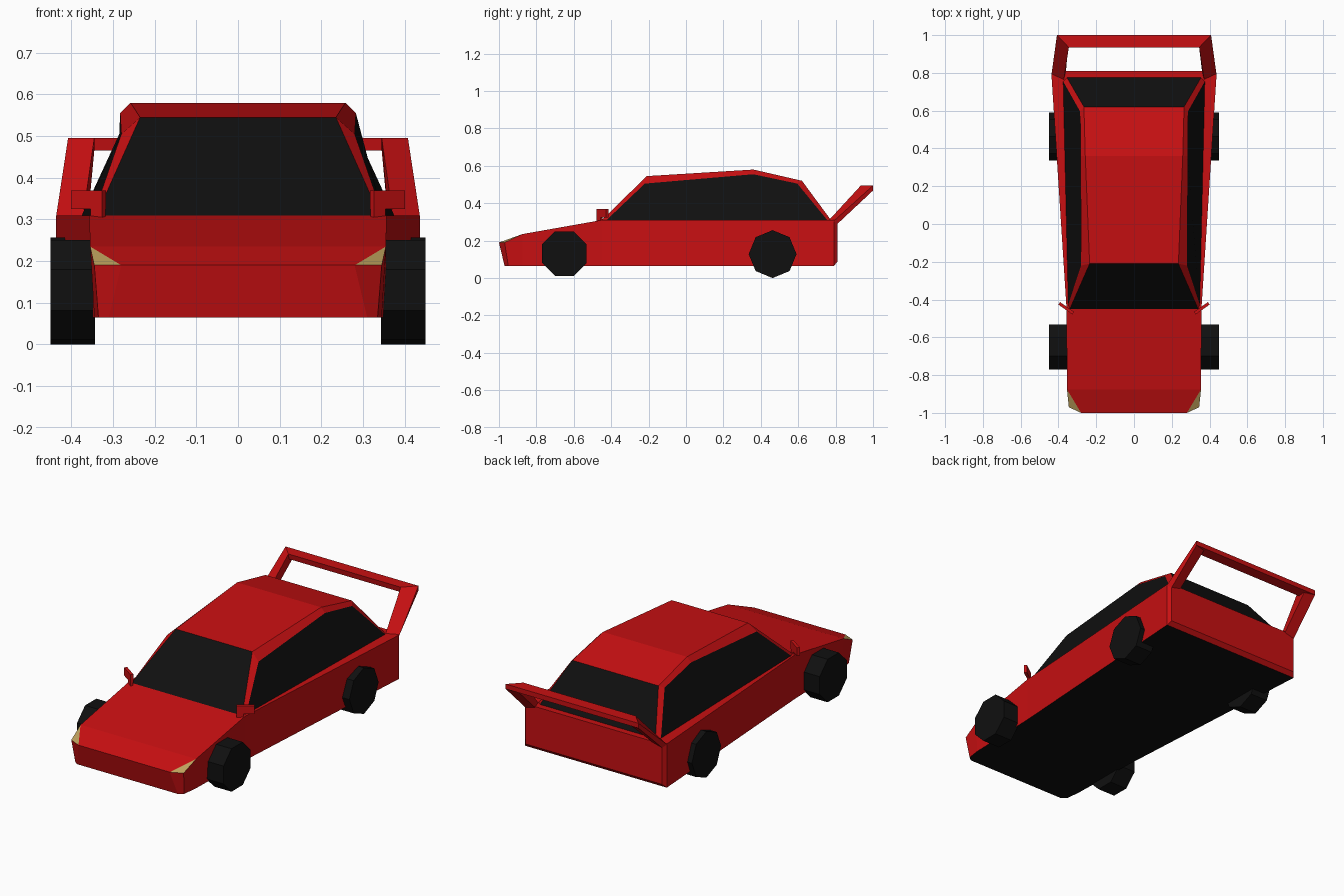
import bpy, bmesh, math
from mathutils import Matrix, Vector

if "Cube" in bpy.data.objects:
    bpy.data.objects.remove(bpy.data.objects["Cube"])


def material(name, rgb):
    m = bpy.data.materials.new(name)
    m.diffuse_color = (*rgb, 1)
    m.use_nodes = True
    m.node_tree.nodes["Principled BSDF"].inputs["Base Color"].default_value = m.diffuse_color
    return m


RED = material("red_paint", (0.58, 0.005, 0.006))
BLACK = material("black", (0.005, 0.005, 0.005))
LAMP = material("lamp", (0.52, 0.36, 0.11))
MATS = [RED, BLACK, LAMP]


def finish(name, bm, mats):
    bmesh.ops.recalc_face_normals(bm, faces=bm.faces)
    me = bpy.data.meshes.new(name)
    bm.to_mesh(me)
    bm.free()
    for m in mats:
        me.materials.append(m)
    ob = bpy.data.objects.new(name, me)
    bpy.context.collection.objects.link(ob)
    return ob


def mirrored(half, faces):
    """half: right-side points. A face index i is right, ~i is its left mirror.
    Faces using only right points are mirrored; others span the car."""
    bm = bmesh.new()
    R = [bm.verts.new(p) for p in half]
    L = [bm.verts.new((-x, y, z)) for x, y, z in half]
    for mat, idx in faces:
        pick = lambda i: R[i] if i >= 0 else L[~i]
        bm.faces.new([pick(i) for i in idx]).material_index = mat
        if min(idx) >= 0:
            bm.faces.new([L[i] for i in reversed(idx)]).material_index = mat
    return bm


# Lower body: top outline then bottom outline, nose to tail
top = [(.28, -1, .19), (.345, -.97, .19), (.355, -.875, .235),
       (.357, -.45, .31), (.437, .79, .31), (.42, .81, .31)]
bottom = [(.31, -.97, .065), (.335, -.95, .065), (.345, -.875, .065),
          (.357, -.45, .065), (.435, .79, .065), (.42, .81, .065)]
n = len(top)
faces = [(0, (i, i + 1, n + i + 1, n + i)) for i in range(n - 1)]
faces += [(0, (i, j, ~j, ~i)) for i, j in ((0, 2), (2, 3), (3, 4), (4, 5))]
faces += [(2, (0, 1, 2))]                                    # headlights
faces += [(0, (0, ~0, ~n, n)), (0, (5, ~5, ~(n + 5), n + 5))]  # nose, tail
faces += [(1, (*range(n, 2 * n), *(~i for i in reversed(range(n, 2 * n)))))]
bm = mirrored(top + bottom, faces)
edge = [e for e in bm.edges if all(v.co.y > .8 and v.co.z < .1 for v in e.verts)]
bmesh.ops.bevel(bm, geom=edge, offset=.022, segments=1, affect='EDGES')
finish("body", bm, MATS)

# Cabin: roof edge (0-2), window rim (3-5), base (6-9)
cabin = [(.235, -.21, .545), (.258, .36, .58), (.265, .62, .52),
         (.28, -.22, .505), (.283, .36, .555), (.285, .595, .505),
         (.34, -.45, .31), (.348, -.425, .31),
         (.375, .755, .31), (.355, .775, .31)]
finish("cabin", mirrored(cabin, [
    (0, (0, 1, ~1, ~0)), (0, (1, 2, ~2, ~1)),      # roof
    (0, (0, 1, 4, 3)), (0, (1, 2, 5, 4)),          # roof rails
    (0, (0, 3, 7, 6)), (0, (2, 5, 8, 9)),          # pillars
    (1, (3, 4, 5, 8, 7)),                          # side windows
    (1, (0, ~0, ~6, 6)), (1, (2, ~2, ~9, 9)),      # windscreen, rear window
    (0, (6, 7, 8, 9, ~9, ~8, ~7, ~6))]), MATS)

# Rear wing: two slanted posts carrying a crossbar
post = [(.372, .76, .305), (.437, .79, .305), (.42, .81, .29), (.36, .81, .305),
        (.345, .935, .495), (.408, 1, .495), (.408, 1, .468), (.345, .985, .465)]
box = [(0, 1, 2, 3), (4, 5, 6, 7), (0, 1, 5, 4), (1, 2, 6, 5), (2, 3, 7, 6), (3, 0, 4, 7)]
finish("wing_posts", mirrored(post, [(0, f) for f in box]), [RED])
bar = [(.345, .935, .495), (.408, 1, .495), (.408, 1, .468), (.345, .94, .465)]
finish("wing_bar", mirrored(bar, [(0, (0, 1, 2, 3))] + [
    (0, (i, (i + 1) % 4, ~((i + 1) % 4), ~i)) for i in range(4)]), [RED])


def slab(name, a, b, z0, z1, thick):
    """Thin upright plate running from a to b in plan."""
    a, b = Vector(a), Vector(b)
    d = b - a
    c = (a + b) / 2
    m = (Matrix.Translation((c.x, c.y, (z0 + z1) / 2))
         @ Matrix.Rotation(math.atan2(d.y, d.x), 4, 'Z')
         @ Matrix.Diagonal((d.length, thick, z1 - z0, 1)))
    bm = bmesh.new()
    bmesh.ops.create_cube(bm, size=1, matrix=m)
    finish(name, bm, [RED])


def wheel(name, x, y, z, r, twist):
    bm = bmesh.new()
    bmesh.ops.create_cone(bm, cap_ends=True, segments=8, radius1=r, radius2=r,
                          depth=.107, matrix=Matrix.Translation((x, y, z))
                          @ Matrix.Rotation(twist, 4, 'X')
                          @ Matrix.Rotation(math.pi / 2, 4, 'Y'))
    finish(name, bm, [BLACK])


for side, s in (("left", -1), ("right", 1)):
    # Door mirrors: plate on a short foot
    slab(side + "_mirror", (s * .322, -.472), (s * .396, -.42), .325, .37, .016)
    slab(side + "_mirror_foot", (s * .322, -.472), (s * .35, -.452), .285, .33, .014)
    # Octagonal wheels
    wheel(side + "_front_wheel", s * .3965, -.65, .131, .129, math.radians(22.5))
    wheel(side + "_rear_wheel", s * .3965, .463, .128, .128, 0)
